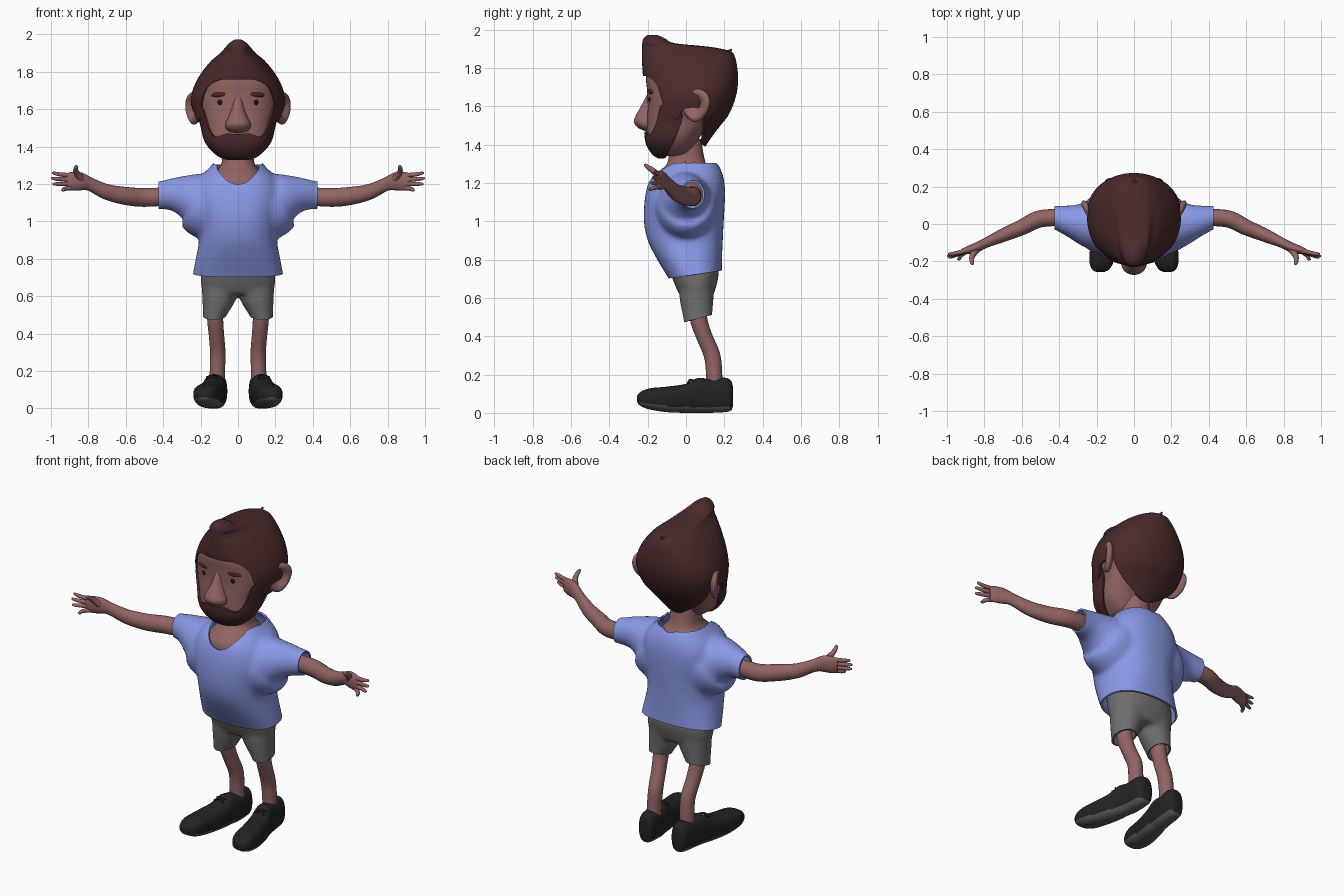
import bpy, bmesh, math
from mathutils import Vector, Matrix

cube = bpy.data.objects.get("Cube")
if cube:
    bpy.data.objects.remove(cube, do_unlink=True)


def material(name, *rgb):
    m = bpy.data.materials.new(name)
    m.use_nodes = True
    m.diffuse_color = (*rgb, 1)
    bsdf = next(n for n in m.node_tree.nodes if n.type == 'BSDF_PRINCIPLED')
    bsdf.inputs["Base Color"].default_value = (*rgb, 1)
    return m


SKIN = material("skin", .29, .13, .125)
HAIR = material("hair brown", .07, .023, .023)
SHIRT = material("shirt blue", .27, .34, .85)
SHORTS = material("shorts grey", .16, .16, .155)
SHOE = material("shoe black", .017, .017, .017)
SOLE = material("sole grey", .1, .1, .1)
EYE = material("eye dark", .012, .008, .008)


# ---- helpers ----
def spline(rows, k=5):
    """Smoothly interpolated rows."""
    out = []
    for i in range(len(rows) - 1):
        a, b = rows[max(i - 1, 0)], rows[i]
        c, d = rows[i + 1], rows[min(i + 2, len(rows) - 1)]
        for j in range(k):
            t = j / k
            out.append([.5 * (2 * q + (r - p) * t + (2 * p - 5 * q + 4 * r - s) * t * t
                              + (3 * q - p - 3 * r + s) * t ** 3)
                        for p, q, r, s in zip(a, b, c, d)])
    return out + [list(rows[-1])]


def oval(p=2, n=48):
    """Unit superellipse points."""
    angles = [math.tau * i / n for i in range(n)]
    bend = lambda v: math.copysign(abs(v) ** (2 / p), v)
    return [(bend(math.cos(a)), bend(math.sin(a))) for a in angles]


def stack(rows, k=.5, p=2, n=48):
    """Level rings from rows of height, front, back, half width."""
    rings = []
    for z, front, back, w in spline(rows):
        mid = front + (back - front) * k
        rings.append([Vector((w * c, mid + s * (mid - front if s < 0 else back - mid), z))
                      for c, s in oval(p, n)])
    return rings


def tube(rows, ref, n=24):
    """Rings across a path of x, y, z, side radius, radius towards ref."""
    rows = spline(rows)
    pts = [Vector(r[:3]) for r in rows]
    rings = []
    for i, r in enumerate(rows):
        t = (pts[min(i + 1, len(pts) - 1)] - pts[max(i - 1, 0)]).normalized()
        u = (Vector(ref) - t * t.dot(Vector(ref))).normalized()
        v = t.cross(u)
        rings.append([pts[i] + v * r[3] * c + u * r[4] * s for c, s in oval(2, n)])
    return rings


def finish(obj, mat):
    obj.data.materials.clear()
    obj.data.materials.append(mat)
    obj.data.shade_smooth()
    obj.data.set_sharp_from_angle(angle=math.radians(50))
    return obj


def emit(bm, name, mat, side=1):
    for v in bm.verts:
        v.co.x *= side
    bmesh.ops.recalc_face_normals(bm, faces=bm.faces)
    mesh = bpy.data.meshes.new(name)
    bm.to_mesh(mesh)
    bm.free()
    obj = bpy.data.objects.new(name, mesh)
    bpy.context.scene.collection.objects.link(obj)
    return finish(obj, mat)


def loft(name, mat, *lofts, side=1):
    """Capped skins over one or more ring lists."""
    bm = bmesh.new()
    for rings in lofts:
        vs = [[bm.verts.new(p) for p in ring] for ring in rings]
        n = len(vs[0])
        for a, b in zip(vs, vs[1:]):
            for i in range(n):
                bm.faces.new((a[i], a[(i + 1) % n], b[(i + 1) % n], b[i]))
        for end in (vs[0], vs[-1]):
            tip = bm.verts.new(sum((v.co for v in end), Vector()) / n)
            for i in range(n):
                bm.faces.new((end[i], end[(i + 1) % n], tip))
    return emit(bm, name, mat, side)


def bake(obj, mat):
    """Apply the modifiers."""
    bpy.context.view_layer.update()
    deps = bpy.context.evaluated_depsgraph_get()
    mesh = bpy.data.meshes.new_from_object(obj.evaluated_get(deps))
    obj.modifiers.clear()
    obj.data = mesh
    return finish(obj, mat)


def fuse(obj, mat):
    """Melt overlapping volumes into one soft surface."""
    m = obj.modifiers.new("fuse", 'REMESH')
    m.mode, m.voxel_size = 'VOXEL', .012
    m = obj.modifiers.new("soften", 'SMOOTH')
    m.factor, m.iterations = .5, 10
    return bake(obj, mat)


def shell(obj, mat, thick, remove=None, planes=(), lift=0):
    """Trim a surface, soften the rim, and give it thickness."""
    bm = bmesh.new()
    bm.from_mesh(obj.data)
    if remove:
        gone = [f for f in bm.faces if remove(f.calc_center_median())]
        bmesh.ops.delete(bm, geom=gone, context='FACES')
    for _ in range(10):
        moved = {}
        for v in bm.verts:
            near = [e.other_vert(v).co for e in v.link_edges if e.is_boundary]
            if near:
                moved[v] = (v.co + sum(near, Vector()) / len(near)) / 2
        for v, co in moved.items():
            v.co = co
    for co, no in planes:
        bmesh.ops.bisect_plane(bm, geom=bm.verts[:] + bm.edges[:] + bm.faces[:],
                               plane_co=co, plane_no=no, clear_outer=True)
    bm.normal_update()
    for v, n in [(v, v.normal.copy()) for v in bm.verts]:
        v.co += n * lift
    bm.to_mesh(obj.data)
    bm.free()
    m = obj.modifiers.new("cloth", 'SOLIDIFY')
    m.thickness, m.offset = thick, -1
    return bake(obj, mat)


def ball(name, mat, loc, size, turn=0, tilt=0, side=1, shape=None):
    bm = bmesh.new()
    bmesh.ops.create_uvsphere(bm, u_segments=32, v_segments=20, radius=1)
    for v in bm.verts:
        if shape:
            shape(v.co)
        v.co *= Vector(size)
    bm.transform(Matrix.Translation(loc) @ Matrix.Rotation(turn, 4, 'Z') @ Matrix.Rotation(tilt, 4, 'Y'))
    return emit(bm, name, mat, side)


# ---- head, beard and nose ----
skull = stack([(1.34, -.14, 0, .06), (1.355, -.165, .02, .1), (1.4, -.195, .05, .148),
               (1.45, -.205, .08, .175), (1.52, -.205, .14, .19), (1.6, -.2, .19, .213),
               (1.68, -.203, .215, .217), (1.75, -.208, .215, .2), (1.82, -.19, .19, .14),
               (1.87, -.1, .1, .05)], .54, 2.6, 96)
loft("head", SKIN, skull)


def not_beard(c):
    x = abs(c.x)
    top = 1.45 + .022 * math.sin(min(x / .1, 1) * math.pi) + 40 * max(0, x - .115) ** 2
    return c.z > min(top, 1.62) or c.y > -.02 - .55 * max(0, 1.5 - c.z)


shell(loft("beard", HAIR, skull), HAIR, .02, not_beard, lift=.012)
loft("nose", SKIN, stack([(1.472, -.215, -.15, .02), (1.488, -.25, -.15, .058), (1.52, -.272, -.15, .068),
                          (1.56, -.258, -.15, .05), (1.61, -.23, -.15, .032), (1.67, -.2, -.15, .022)]))

# ---- hair with upswept front ----
mop = stack([(1.37, -.2, .09, .1), (1.43, -.2, .127, .15), (1.5, -.21, .18, .205),
             (1.56, -.215, .225, .235), (1.65, -.22, .26, .252), (1.73, -.225, .272, .232),
             (1.8, -.228, .268, .192), (1.86, -.23, .255, .142), (1.888, -.23, .23, .108),
             (1.91, -.23, .13, .085), (1.93, -.228, -.06, .068), (1.955, -.222, -.11, .045),
             (1.973, -.2, -.15, .015)], .57, 2.2, 96)


def not_hair(c):
    face = c.y < 0 and (c.x / .205) ** 4 + ((c.z - 1.45) / .31) ** 4 < 1
    ear = c.z < 1.6 and -.03 < c.y < .1
    neck = c.z < 1.52 and c.y < .05 + (c.z - 1.38) * .4
    return face or ear or neck


shell(loft("hair", HAIR, mop), HAIR, .03, not_hair)
loft("hair_tuft", HAIR, tube([(0, .2, 1.87, .03, .02), (0, .225, 1.885, .015, .012),
                              (0, .24, 1.9, .002, .002)], (0, 1, 0)))


def cup(co):
    """Hollow the outer face of the ear and narrow the lobe."""
    if co.x > 0:
        co.x *= 1 - 1.3 * max(0, 1 - (co.y ** 2 + co.z ** 2) / .6)
    co.y *= 1 + .25 * co.z


# ---- neck and upper chest ----
loft("neck", SKIN, stack([(1.08, -.17, .14, .14), (1.2, -.178, .15, .16), (1.255, -.145, .135, .13),
                          (1.3, -.1, .105, .092), (1.36, -.088, .09, .082), (1.43, -.08, .08, .08)], p=2.2))

# ---- shirt ----
body = stack([(.62, -.05, .19, .25), (.7, -.09, .188, .244), (.8, -.15, .188, .226), (.9, -.2, .192, .208),
              (1, -.22, .197, .212), (1.1, -.217, .203, .235), (1.18, -.203, .203, .23),
              (1.24, -.178, .193, .2), (1.29, -.13, .172, .15), (1.34, -.09, .14, .11)], p=2.4)
half = [(.15, 0, 1.09, .165, .195), (.24, 0, 1.125, .13, .137), (.33, .015, 1.143, .09, .094),
        (.42, .035, 1.14, .064, .074), (.5, .035, 1.14, .062, .073)]
sleeves = tube([(-r[0], *r[1:]) for r in reversed(half)] + half, (0, 0, 1), 48)


def neckline(c):
    x = abs(c.x)
    low = 1.19 + .095 * min(1, max(0, (c.y + .1) / .15))
    return x < .16 and c.z > min(low + .45 * x + .06 * (x / .12) ** 4, 1.305)


shell(fuse(loft("shirt", SHIRT, body, sleeves), SHIRT), SHIRT, .01, neckline,
      [((0, .045, .722), (0, .148, -1)), ((.425, 0, 0), (1, 0, 0)), ((-.425, 0, 0), (-1, 0, 0))])

# ---- shorts ----
hips = stack([(.8, -.1, .165, .185), (.72, -.078, .17, .198), (.65, -.05, .155, .195),
              (.61, -.03, .14, .15)], p=2.4)
leg = [(.09, .055, .68, .1, .095), (.1, .055, .61, .095, .09), (.115, .058, .55, .078, .083),
       (.129, .062, .49, .06, .075), (.132, .063, .43, .058, .072)]
legs = [tube([(s * r[0], *r[1:]) for r in leg], (0, 1, 0), 48) for s in (1, -1)]
shell(fuse(loft("shorts", SHORTS, hips, *legs), SHORTS), SHORTS, .01,
      planes=[((0, .06, .492), (0, .25, -1))])

# ---- paired parts ----
fingers = {"index": (1.245, .995, -.16, 1.258), "middle": (1.222, 1, -.17, 1.23),
           "ring": (1.2, .992, -.178, 1.2), "little": (1.18, .945, -.188, 1.167)}
for s, name in ((1, "left_"), (-1, "right_")):
    ball(name + "ear", SKIN, (.235, .05, 1.605), (.03, .082, .088), -.48, side=s, shape=cup)
    ball(name + "eye", EYE, (.096, -.187, 1.637), (.013, .008, .015), .2, side=s)
    ball(name + "eyebrow", HAIR, (.103, -.184, 1.678), (.041, .011, .014), .3, .08, side=s)

    # arm, hand and fingers
    loft(name + "arm", SKIN, tube([
        (.36, .035, 1.135, .045, .048), (.5, .028, 1.128, .046, .05), (.6, -.018, 1.136, .042, .048),
        (.7, -.06, 1.157, .036, .042), (.79, -.1, 1.198, .027, .036), (.84, -.124, 1.213, .026, .048),
        (.89, -.14, 1.214, .021, .05), (.92, -.147, 1.212, .013, .041)], (0, 0, 1)), side=s)
    for finger, (base, x, y, z) in fingers.items():
        loft(name + finger + "_finger", SKIN, tube([
            (.89, -.142, base, .013, .013), ((.91 + x) / 2, (y - .152) / 2, (base + z) / 2, .011, .011),
            (x - .01, y, z, .008, .008), (x, y, z, .003, .003)], (0, 0, 1), 16), side=s)
    loft(name + "thumb", SKIN, tube([
        (.83, -.125, 1.215, .02, .02), (.862, -.165, 1.258, .016, .016), (.868, -.195, 1.28, .012, .012),
        (.864, -.212, 1.293, .009, .009), (.862, -.218, 1.297, .003, .003)], (1, 0, 0), 16), side=s)

    # leg
    loft(name + "leg", SKIN, tube([
        (.12, .06, .56, .045, .045), (.122, .068, .48, .043, .045), (.116, .095, .4, .041, .042),
        (.108, .136, .3, .041, .043), (.11, .147, .2, .041, .042), (.11, .15, .1, .043, .043)],
        (0, 1, 0)), side=s)

    # shoe: sections from toe to heel, with a grey underside
    rows = spline([(-.257, .18, .02, .06, .085), (-.24, .178, .048, .038, .108), (-.19, .172, .067, .018, .128),
                   (-.1, .16, .07, .004, .137), (0, .14, .066, 0, .152), (.06, .128, .06, 0, .182),
                   (.12, .117, .058, 0, .178), (.2, .112, .054, .004, .184), (.235, .11, .042, .012, .168),
                   (.245, .11, .022, .035, .135)])
    shoe = loft(name + "shoe", SHOE, [[Vector((x + w * c, y, (lo + hi) / 2 + d * (hi - lo) / 2))
                                       for c, d in oval(2.5)] for y, x, w, lo, hi in rows], side=s)
    shoe.data.materials.append(SOLE)
    for f in shoe.data.polygons:
        f.material_index = int(f.normal.z < -.4)
    for d in (1, -1):
        loft(name + "lace", SHOE, tube([(.138 - d * .03, .01, .157, .005, .005), (.138, .022, .172, .006, .006),
                                        (.138 + d * .03, .04, .167, .005, .005)], (0, 0, 1), 12), side=s)
